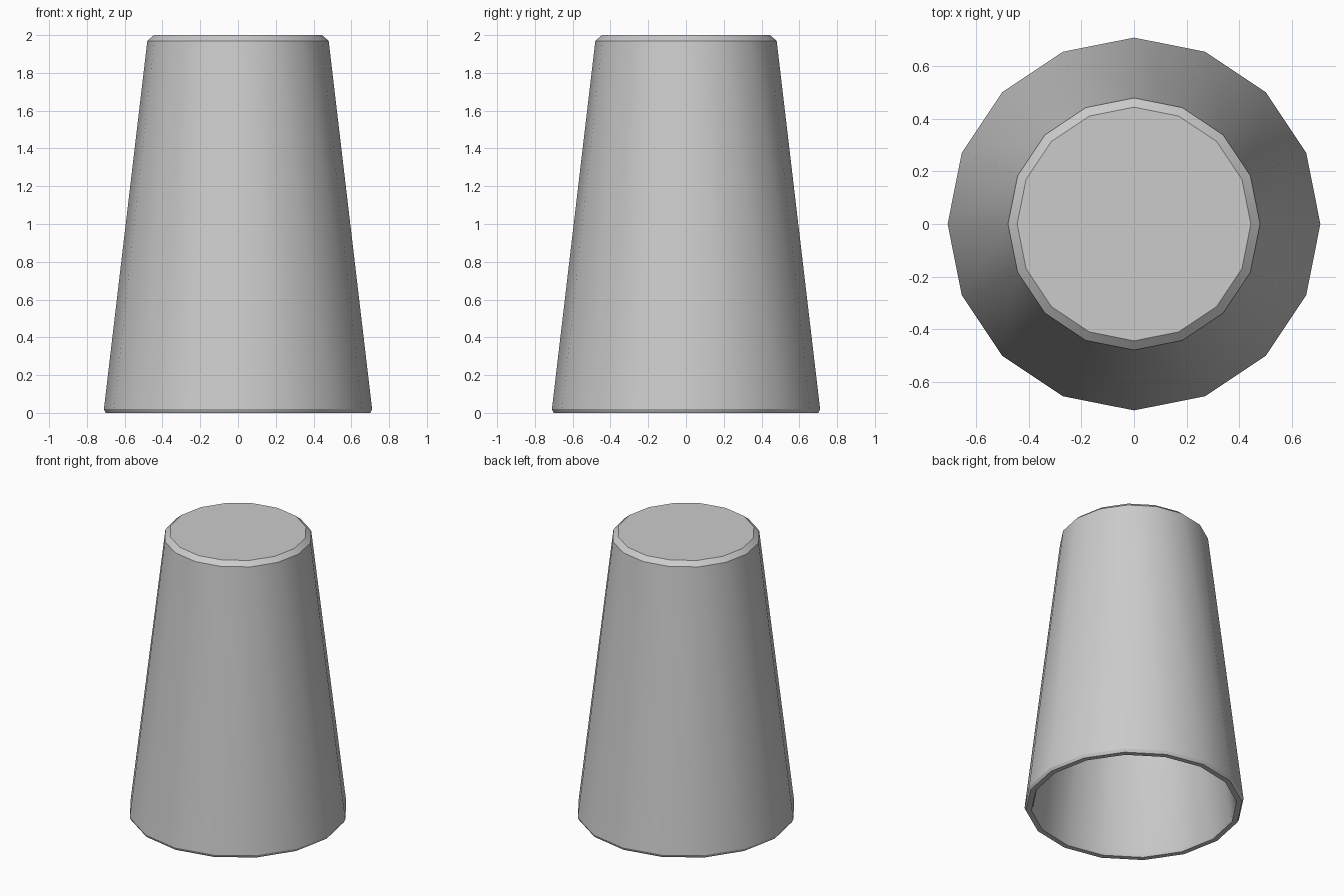
import bpy, bmesh, math

if "Cube" in bpy.data.objects:
    bpy.data.objects.remove(bpy.data.objects["Cube"])

SIDES = 16

# Wall profile (radius, height): outer top, outer side, rim, hollow inside
profile = [(0.445, 2.0), (0.48, 1.97), (0.71, 0.02), (0.70, 0.0),
           (0.665, 0.0), (0.655, 0.02), (0.425, 1.94)]

bm = bmesh.new()
rings = []
for r, z in profile:
    rings.append([bm.verts.new((r * math.cos(2 * math.pi * i / SIDES),
                                r * math.sin(2 * math.pi * i / SIDES), z))
                  for i in range(SIDES)])

# Walls between neighbouring rings
for a, b in zip(rings, rings[1:]):
    for i in range(SIDES):
        j = (i + 1) % SIDES
        bm.faces.new((a[i], b[i], b[j], a[j]))

# Closed top, outside and inside
bm.faces.new(rings[0])
bm.faces.new(rings[-1][::-1])
bmesh.ops.recalc_face_normals(bm, faces=bm.faces)

mesh = bpy.data.meshes.new("upturned_cup")
bm.to_mesh(mesh)
bm.free()
cup = bpy.data.objects.new("upturned_cup", mesh)
bpy.context.collection.objects.link(cup)

# Smooth sides, sharp bevels
bpy.context.view_layer.objects.active = cup
cup.select_set(True)
bpy.ops.object.shade_smooth_by_angle(angle=math.radians(28))
